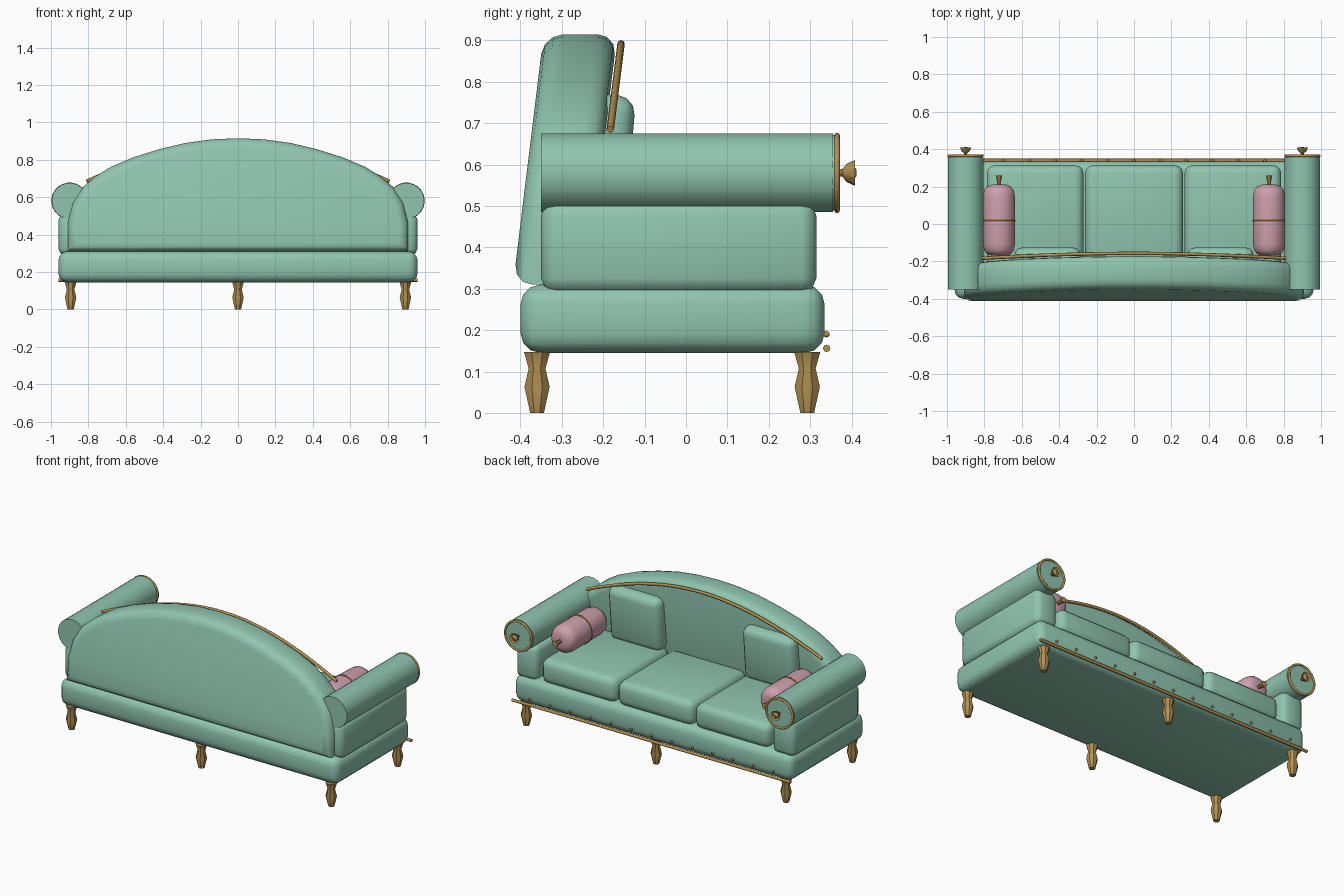
import bpy, bmesh, math
from mathutils import Vector, Matrix

if "Cube" in bpy.data.objects:
    bpy.data.objects.remove(bpy.data.objects["Cube"])


def material(name, rgb):
    m = bpy.data.materials.new(name)
    m.diffuse_color = (*rgb, 1)
    m.use_nodes = True
    m.node_tree.nodes["Principled BSDF"].inputs["Base Color"].default_value = m.diffuse_color
    return m


GREEN = material("sage_green", (0.28, 0.56, 0.43))
GOLD = material("antique_gold", (0.45, 0.28, 0.085))
PINK = material("dusty_pink", (0.62, 0.35, 0.42))


def finish(bm, name, mat, angle=40):
    bmesh.ops.recalc_face_normals(bm, faces=bm.faces)
    me = bpy.data.meshes.new(name)
    bm.to_mesh(me)
    bm.free()
    me.materials.append(mat)
    ob = bpy.data.objects.new(name, me)
    bpy.context.collection.objects.link(ob)
    bpy.ops.object.select_all(action='DESELECT')
    ob.select_set(True)
    bpy.context.view_layer.objects.active = ob
    bpy.ops.object.shade_smooth_by_angle(angle=math.radians(angle))
    return ob


def soft_box(name, lo, hi, mat, bevel, segments=2, tilt=0):
    """Box between two corners with rounded edges, optionally tilted about x."""
    lo, hi = Vector(lo), Vector(hi)
    bm = bmesh.new()
    bmesh.ops.create_cube(bm, size=1)
    bmesh.ops.scale(bm, vec=hi - lo, verts=bm.verts)
    bmesh.ops.bevel(bm, geom=bm.edges[:], offset=bevel, segments=segments,
                    profile=0.5, affect='EDGES')
    bmesh.ops.rotate(bm, matrix=Matrix.Rotation(tilt, 3, 'X'), verts=bm.verts)
    bmesh.ops.translate(bm, vec=(lo + hi) / 2, verts=bm.verts)
    return finish(bm, name, mat, 60)


def lathe(name, profile, centre, mat, axis='Z', sides=16, angle=40, closed=False):
    """Spin (radius, height) points around the z or y axis."""
    bm = bmesh.new()
    rings = []
    for r, h in profile:
        ring = []
        for i in range(sides):
            a = 2 * math.pi * (i + 0.5) / sides
            c, s = r * math.cos(a), r * math.sin(a)
            p = (c, s, h) if axis == 'Z' else (c, h, s)
            ring.append(bm.verts.new(Vector(p) + Vector(centre)))
        rings.append(ring)
    pairs = list(zip(rings, rings[1:]))
    if closed:
        pairs.append((rings[-1], rings[0]))
    for a, b in pairs:
        for i in range(sides):
            j = (i + 1) % sides
            bm.faces.new((a[i], a[j], b[j], b[i]))
    if not closed:
        bm.faces.new(rings[0])
        bm.faces.new(rings[-1])
    return finish(bm, name, mat, angle)


def tube(name, points, radius, mat, sides=8):
    """Round rod through points lying mostly along x."""
    bm = bmesh.new()
    pts = [Vector(p) for p in points]
    rings = []
    for k, p in enumerate(pts):
        t = (pts[min(k + 1, len(pts) - 1)] - pts[max(k - 1, 0)]).normalized()
        u = t.cross(Vector((0, 1, 0))).normalized()
        v = t.cross(u)
        rings.append([bm.verts.new(p + radius * (u * math.cos(a) + v * math.sin(a)))
                      for a in (2 * math.pi * i / sides for i in range(sides))])
    for a, b in zip(rings, rings[1:]):
        for i in range(sides):
            j = (i + 1) % sides
            bm.faces.new((a[i], a[j], b[j], b[i]))
    bm.faces.new(rings[0])
    bm.faces.new(rings[-1])
    return finish(bm, name, mat, 50)


# Upholstered base
soft_box("base", (-0.96, -0.40, 0.145), (0.96, 0.335, 0.31), GREEN, 0.048, 3)

# Camel backrest: arched outline, extruded, rounded and leaned
half = [(0.91, 0.31), (0.91, 0.46), (0.885, 0.57), (0.835, 0.65), (0.76, 0.713), (0.68, 0.762),
        (0.56, 0.813), (0.42, 0.857), (0.28, 0.89), (0.14, 0.909)]
outline = half + [(0, 0.915)] + [(-x, z) for x, z in reversed(half)]
bm = bmesh.new()
back = [bm.verts.new((x, -0.418, z)) for x, z in outline]
front = [bm.verts.new((x, -0.24, z)) for x, z in outline]
rims = []
for loop in (back, front):
    rims += bm.faces.new(loop).edges[:]
for i in range(len(outline)):
    j = (i + 1) % len(outline)
    bm.faces.new((back[i], back[j], front[j], front[i]))
bmesh.ops.recalc_face_normals(bm, faces=bm.faces)
bmesh.ops.bevel(bm, geom=rims, offset=0.048, segments=3, profile=0.5, affect='EDGES')
for v in bm.verts:
    v.co.y += 0.122 * (v.co.z - 0.31)
finish(bm, "backrest", GREEN, 60)

# Gilded arch in front of the backrest
arch = []
for i in range(25):
    t = -1 + i / 12
    h = math.cos(t * math.pi / 2) * 0.5 + (1 - t * t) * 0.5
    arch.append((0.81 * t, -0.183 + 0.026 * h, 0.685 + 0.207 * h))
tube("backrest_trim", arch, 0.009, GOLD)

# Seat cushions
for i, (a, b) in enumerate(((-0.787, -0.27), (-0.262, 0.262), (0.27, 0.787))):
    soft_box(f"seat_cushion_{i + 1}", (a, -0.24, 0.295), (b, 0.315, 0.45), GREEN, 0.045, 3)

# Lower front rail and studs
tube("front_rail", [(-0.96, 0.34, 0.156), (0, 0.34, 0.156), (0.96, 0.34, 0.156)], 0.009, GOLD)
for i in range(13):
    lathe(f"stud_{i + 1}", [(0.004, -0.008), (0.008, -0.002), (0.008, 0.002), (0.004, 0.008)],
          (-0.84 + 0.14 * i, 0.339, 0.19), GOLD, 'Y', 8)

# Turned legs
for x in (-0.895, 0, 0.895):
    for y in (-0.36, 0.293):
        lathe("leg", [(0.018, 0), (0.033, 0.063), (0.022, 0.107), (0.034, 0.147)],
              (x, y, 0), GOLD, 'Z', 8, 30)

for side, s in (("left", -1), ("right", 1)):
    # Arm: padded panel topped by a roll
    xs = sorted((0.81 * s, 0.96 * s))
    soft_box(f"{side}_arm_panel", (xs[0], -0.35, 0.29), (xs[1], 0.315, 0.512), GREEN, 0.035)
    cx, cz = 0.9 * s, 0.58
    lathe(f"{side}_arm_roll", [(0.096, -0.35), (0.096, 0.355)], (cx, 0, cz), GREEN, 'Y', 20)

    # Roll front: green disc, gold ring and flared rosette
    lathe(f"{side}_arm_disc", [(0.092, 0.35), (0.092, 0.366)], (cx, 0, cz), GREEN, 'Y', 24)
    ring = [(0.091 + 0.007 * math.cos(a), 0.365 + 0.007 * math.sin(a))
            for a in (math.pi * k / 4 for k in range(8))]
    lathe(f"{side}_arm_ring", ring, (cx, 0, cz), GOLD, 'Y', 24, 60, True)
    lathe(f"{side}_rosette", [(0.008, 0.36), (0.009, 0.378), (0.022, 0.388), (0.031, 0.408),
                              (0.02, 0.402), (0.008, 0.412)], (cx, 0, cz), GOLD, 'Y', 10, 30)

    # Upright scatter pillow leaning on the back
    xs = sorted((0.285 * s, 0.64 * s))
    soft_box(f"{side}_pillow", (xs[0], -0.245, 0.43), (xs[1], -0.135, 0.77), GREEN, 0.045, 3,
             math.radians(-5))

    # Pink bolster with gold band and tassel
    bx, bz = 0.722 * s, 0.535
    lathe(f"{side}_bolster", [(0.04, -0.168), (0.065, -0.16), (0.08, -0.14), (0.086, -0.11),
                              (0.086, 0.15), (0.08, 0.18), (0.065, 0.2), (0.04, 0.21)],
          (bx, 0, bz), PINK, 'Y', 20, 60)
    lathe(f"{side}_bolster_band", [(0.084, 0.01), (0.09, 0.012), (0.09, 0.02), (0.084, 0.022)],
          (bx, 0, bz), GOLD, 'Y', 20)
    lathe(f"{side}_tassel", [(0.014, 0.2), (0.01, 0.222), (0.019, 0.258)],
          (bx, 0, bz), GOLD, 'Y', 8)
